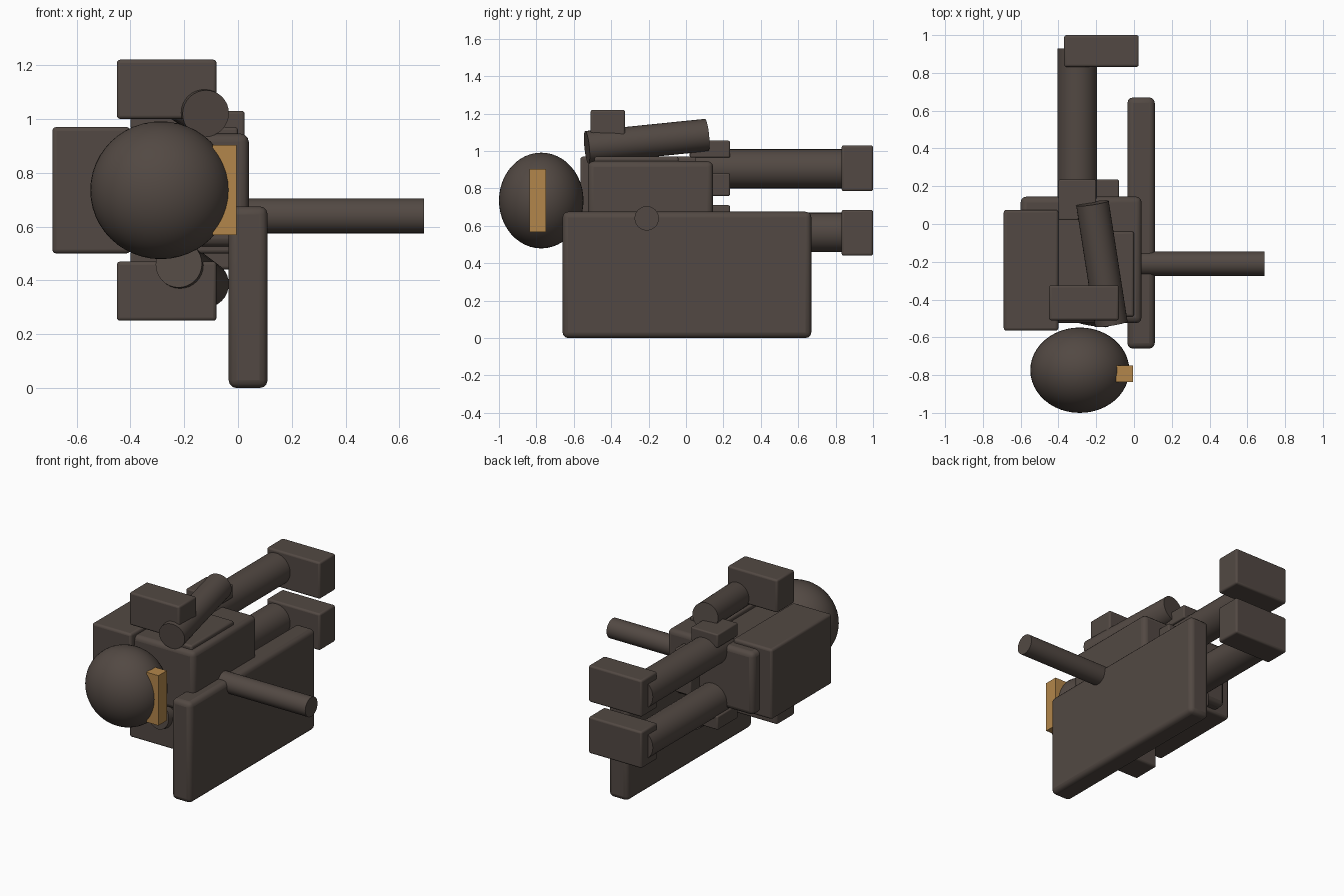
import bpy
from mathutils import Vector

if "Cube" in bpy.data.objects:
    bpy.data.objects.remove(bpy.data.objects["Cube"])

MID = 0.735  # height of the body's mirror plane (figure lies on its side)


def material(name, rgb):
    m = bpy.data.materials.new(name)
    m.diffuse_color = (*rgb, 1)
    m.use_nodes = True
    m.node_tree.nodes["Principled BSDF"].inputs["Base Color"].default_value = m.diffuse_color
    return m


DARK = material("dark brown grey", (0.085, 0.066, 0.056))
GOLD = material("gold", (0.45, 0.24, 0.07))


def box(name, x, y, z, bevel=0.012, mat=DARK):
    """Rounded box from its x, y, z ranges."""
    bpy.ops.mesh.primitive_cube_add(
        size=1, location=[(a + b) / 2 for a, b in (x, y, z)])
    o = bpy.context.object
    o.name = name
    o.scale = [b - a for a, b in (x, y, z)]
    bpy.ops.object.transform_apply(location=False, rotation=False, scale=True)
    o.data.materials.append(mat)
    if bevel:
        b = o.modifiers.new("bevel", 'BEVEL')
        b.width, b.segments = bevel, 3
        bpy.ops.object.shade_smooth_by_angle(angle=0.6)
    return o


def rod(name, a, b, r):
    """Cylinder between two points."""
    a, b = Vector(a), Vector(b)
    bpy.ops.mesh.primitive_cylinder_add(
        vertices=32, radius=r, depth=(b - a).length, location=(a + b) / 2)
    o = bpy.context.object
    o.name = name
    o.rotation_euler = (b - a).to_track_quat('Z', 'Y').to_euler()
    o.data.materials.append(DARK)
    bpy.ops.object.shade_smooth_by_angle(angle=0.6)
    return o


def pair(name, x, y, z, bevel=0.012):
    """Box and its copy mirrored across the body plane."""
    box(name + "_upper", x, y, z, bevel)
    box(name + "_lower", x, y, (2 * MID - z[1], 2 * MID - z[0]), bevel)


# Torso, backpack and chest panel
box("torso", (-0.60, 0.04), (-0.525, 0.145), (0.525, 0.945), 0.03)
box("backpack", (-0.69, -0.40), (-0.565, 0.075), (0.50, 0.97), 0.015)
box("chest_panel", (-0.22, 0.0), (-0.49, -0.04), (0.50, 0.97), 0.012)

# Head and visor
bpy.ops.mesh.primitive_uv_sphere_add(
    segments=48, ring_count=24, radius=1, location=(-0.287, -0.774, MID))
head = bpy.context.object
head.name = "head"
head.scale = (0.262, 0.226, 0.256)
head.data.materials.append(DARK)
bpy.ops.object.shade_smooth()
box("visor", (-0.095, -0.005), (-0.837, -0.748), (0.568, 0.903), 0, GOLD)

# Legs and feet
for side, z in (("upper", 0.905), ("lower", 0.565)):
    rod("leg_" + side, (-0.30, 0.05, z), (-0.30, 0.93, z), 0.105)
pair("foot", (-0.37, 0.025), (0.832, 1.0), (0.785, 1.03))

# Hip pouches and belt pouches
pair("hip_pouch", (-0.40, -0.20), (0.02, 0.235), (0.965, 1.055), 0.008)
pair("belt_pouch", (-0.20, -0.08), (0.10, 0.235), (0.76, 0.88), 0.008)

# Arms and shoulder pads
rod("arm_upper", (-0.12, -0.53, 1.02), (-0.22, 0.11, 1.085), 0.087)
rod("arm_lower", (-0.22, -0.53, 0.46), (-0.12, 0.11, 0.385), 0.087)
pair("shoulder_pad", (-0.45, -0.08), (-0.51, -0.325), (1.0, 1.22))

# Shield and the rod through it
box("shield", (-0.035, 0.11), (-0.66, 0.67), (0.0, 0.675), 0.03)
rod("shield_rod", (0.0, -0.21, 0.64), (0.692, -0.21, 0.64), 0.065)
